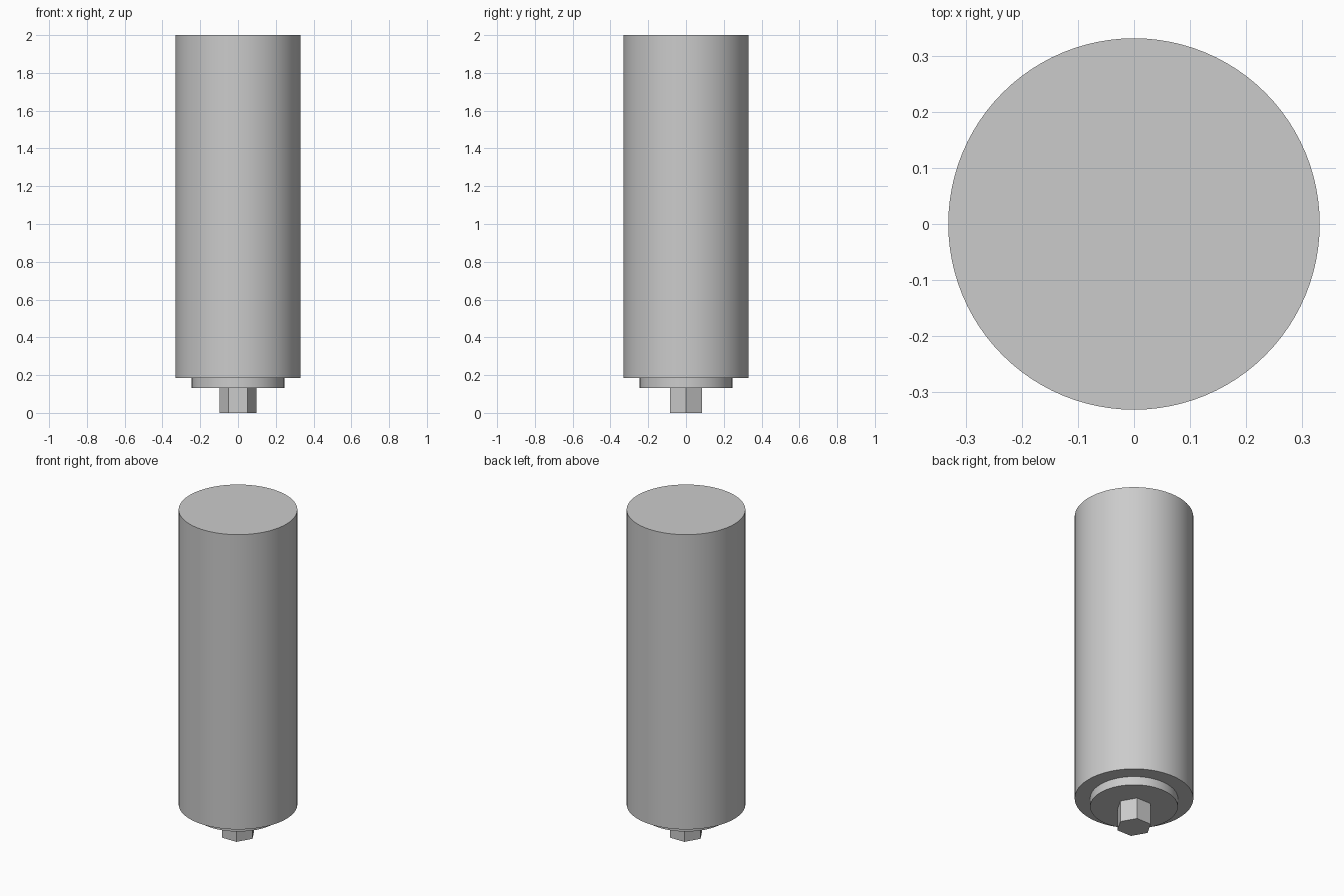
import bpy
import math

cube = bpy.data.objects.get("Cube")
if cube:
    bpy.data.objects.remove(cube, do_unlink=True)

# Single plain grey finish
grey = bpy.data.materials.new("plain_grey")
grey.use_nodes = True
colour = (0.6, 0.6, 0.6, 1)
grey.diffuse_color = colour
grey.node_tree.nodes["Principled BSDF"].inputs["Base Color"].default_value = colour


def round_part(name, radius, bottom, top, sides, turn=0):
    """Upright prism or cylinder between two heights."""
    bpy.ops.mesh.primitive_cylinder_add(
        vertices=sides, radius=radius, depth=top - bottom,
        location=(0, 0, (bottom + top) / 2), rotation=(0, 0, turn))
    part = bpy.context.object
    part.name = part.data.name = name
    part.data.materials.append(grey)
    bpy.ops.object.shade_smooth_by_angle(angle=math.radians(30))
    return part


# Main cylinder, stepped collar and hexagonal drive stub
round_part("main_body", 0.331, 0.185, 2.0, 96)
round_part("collar", 0.245, 0.132, 0.185, 96)
round_part("hex_stub", 0.099, 0.0, 0.132, 6, math.radians(30))
